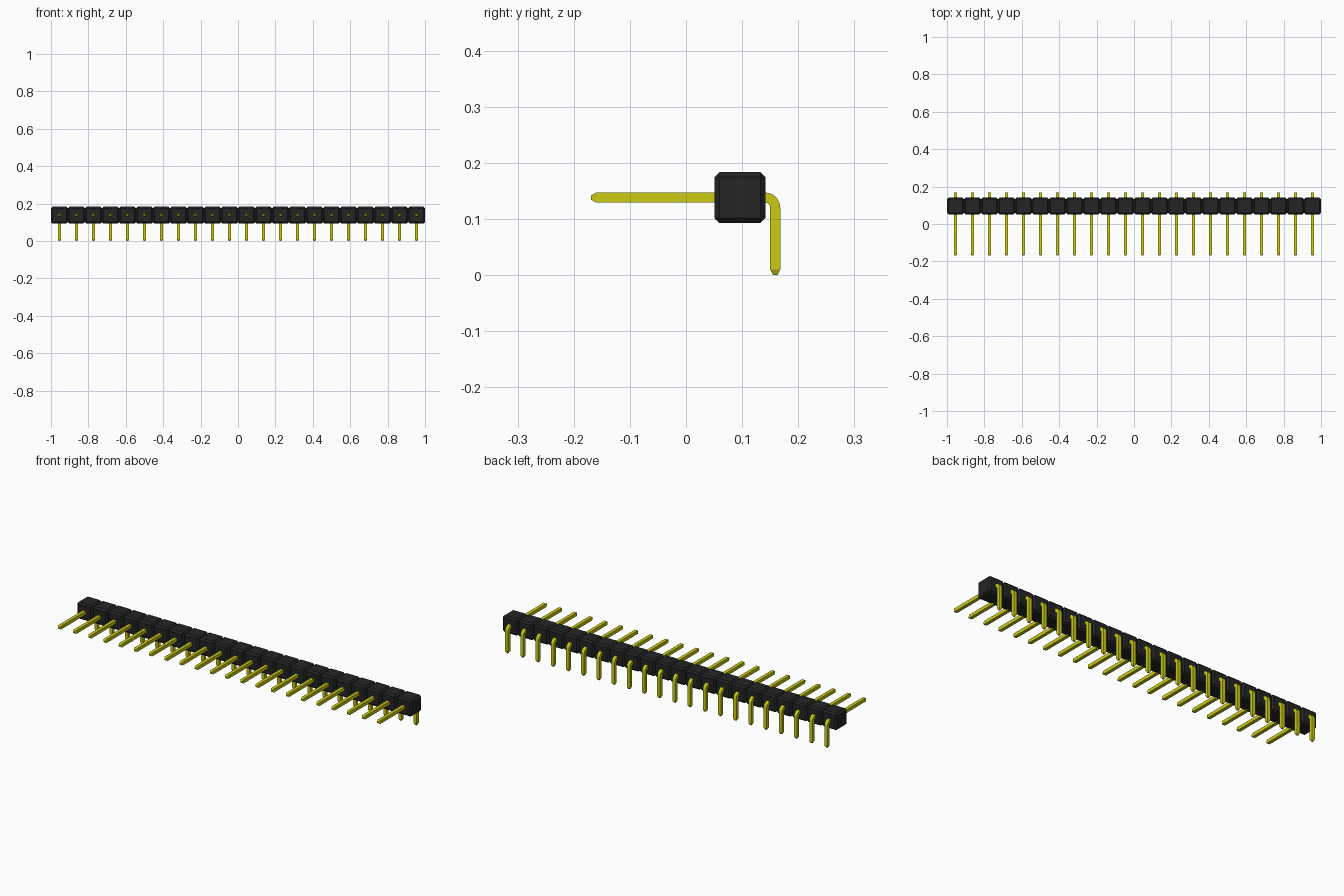
import bpy, bmesh, math
from mathutils import Vector, Matrix

cube = bpy.data.objects.get("Cube")
if cube:
    bpy.data.objects.remove(cube, do_unlink=True)

COUNT = 22
PITCH = 2.0 / COUNT
BODY_Y, BODY_Z = 0.096, 0.138      # centre of the plastic strip
HALF = 0.009                       # half the pin thickness
TIP = 0.004                        # half size of the pin tips


def material(name, rgb):
    m = bpy.data.materials.new(name)
    m.diffuse_color = (*rgb, 1)
    m.use_nodes = True
    m.node_tree.nodes["Principled BSDF"].inputs["Base Color"].default_value = (*rgb, 1)
    return m


def make_object(name, bm, mat):
    bmesh.ops.recalc_face_normals(bm, faces=bm.faces[:])
    mesh = bpy.data.meshes.new(name)
    bm.to_mesh(mesh)
    bm.free()
    mesh.materials.append(mat)
    ob = bpy.data.objects.new(name, mesh)
    bpy.context.collection.objects.link(ob)
    return ob


black = material("black plastic", (0.018, 0.018, 0.018))
gold = material("yellow metal", (0.6, 0.6, 0.006))

# Plastic strip: a row of chamfered blocks joined at their end faces
bm = bmesh.new()
for i in range(COUNT):
    x = -1 + PITCH * (i + 0.5)
    block = bmesh.new()
    bmesh.ops.create_cube(block, size=PITCH)
    bmesh.ops.bevel(block, geom=block.edges[:], offset=0.009, segments=1,
                    affect='EDGES', profile=0.5)
    bmesh.ops.translate(block, verts=block.verts[:], vec=(x, BODY_Y, BODY_Z))
    temp = bpy.data.meshes.new("block")
    block.to_mesh(temp)
    block.free()
    bm.from_mesh(temp)
    bpy.data.meshes.remove(temp)
inner = [f for f in bm.faces if abs(f.normal.x) > 0.99
         and abs(f.calc_center_median().x) < 0.99]
bmesh.ops.delete(bm, geom=inner, context='FACES')
bmesh.ops.remove_doubles(bm, verts=bm.verts[:], dist=0.0005)
make_object("plastic_strip", bm, black)

# Pin path: (y, z, bend angle, half size), from the front tip to the foot
BEND_Y, BEND_Z, BEND_R, STEPS = 0.141, 0.120, 0.018, 8
path = [(-0.169, BODY_Z, 0, TIP), (-0.160, BODY_Z, 0, HALF)]
for k in range(STEPS + 1):
    a = math.pi / 2 * k / STEPS
    path.append((BEND_Y + BEND_R * math.sin(a), BEND_Z + BEND_R * math.cos(a), a, HALF))
path += [(0.159, 0.010, math.pi / 2, HALF), (0.159, 0, math.pi / 2, TIP)]

# Square section swept along the path
bm = bmesh.new()
rings = []
for y, z, a, h in path:
    out = Vector((0, math.sin(a), math.cos(a)))
    rings.append([bm.verts.new(Vector((sx * h, y, z)) + out * (sz * h))
                  for sx, sz in ((-1, -1), (1, -1), (1, 1), (-1, 1))])
for r, s in zip(rings, rings[1:]):
    for j in range(4):
        bm.faces.new((r[j], r[(j + 1) % 4], s[(j + 1) % 4], s[j]))
bm.faces.new(rings[0])
bm.faces.new(rings[-1])
pin = make_object("bent_pins", bm, gold)
pin.location.x = -1 + PITCH / 2

bpy.ops.object.select_all(action='DESELECT')
pin.select_set(True)
bpy.context.view_layer.objects.active = pin
bpy.ops.object.shade_smooth_by_angle(angle=math.radians(25))

# Repeat the pin once per block
arr = pin.modifiers.new("row", 'ARRAY')
arr.count = COUNT
arr.use_relative_offset = False
arr.use_constant_offset = True
arr.constant_offset_displace = (PITCH, 0, 0)
